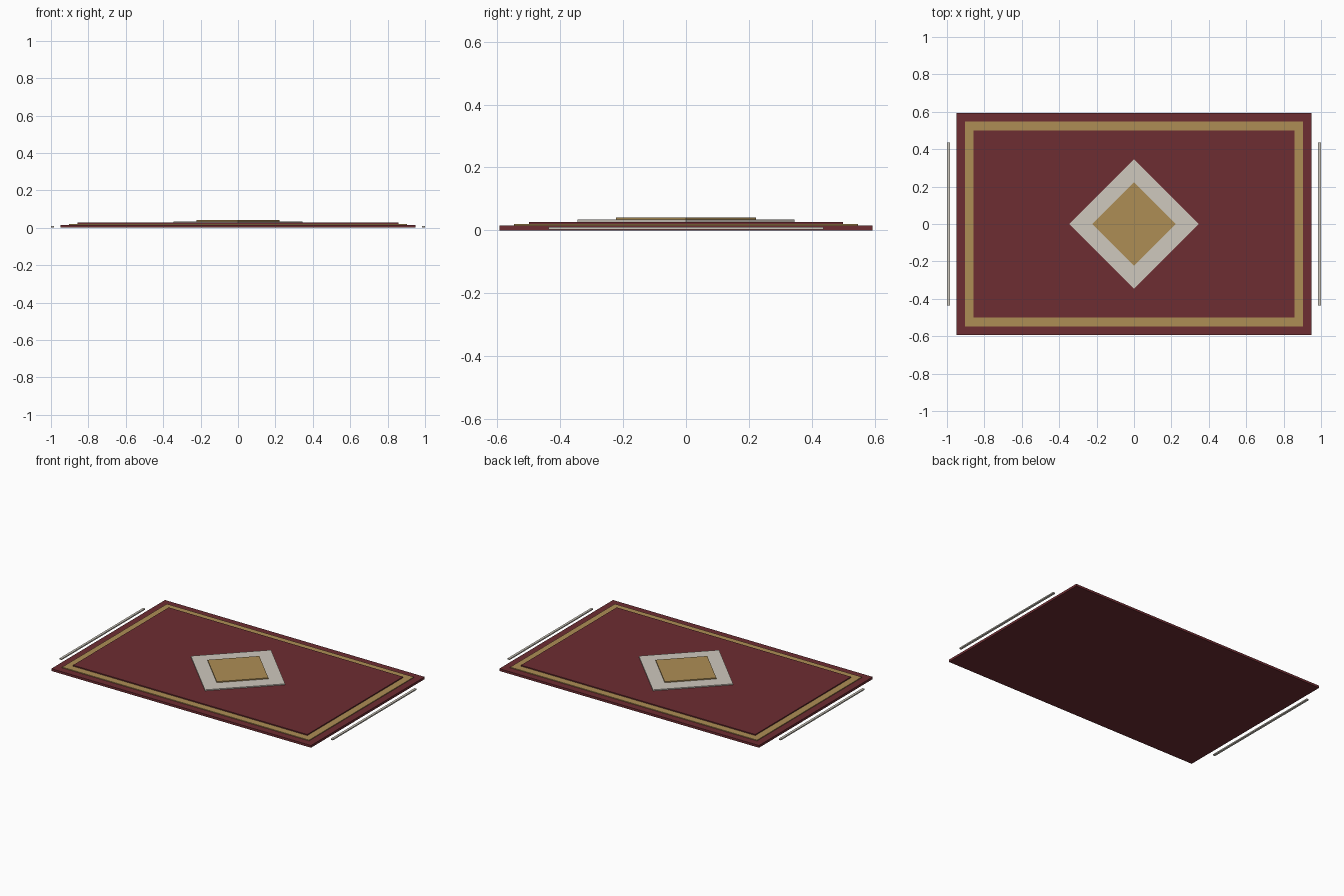
import bpy
import math

if "Cube" in bpy.data.objects:
    bpy.data.objects.remove(bpy.data.objects["Cube"])


def material(name, rgb):
    m = bpy.data.materials.new(name)
    m.diffuse_color = (*rgb, 1)
    m.use_nodes = True
    m.node_tree.nodes["Principled BSDF"].inputs["Base Color"].default_value = m.diffuse_color
    return m


red = material("deep_red", (0.155, 0.026, 0.032))
gold = material("gold", (0.42, 0.27, 0.09))
cream = material("cream", (0.62, 0.58, 0.51))


def slab(name, sx, sy, z0, z1, mat, x=0, turn=0):
    """Flat box of full size sx by sy between heights z0 and z1."""
    bpy.ops.mesh.primitive_cube_add(size=1, location=(x, 0, (z0 + z1) / 2),
                                    rotation=(0, 0, turn))
    o = bpy.context.object
    o.name = name
    o.scale = (sx, sy, z1 - z0)
    bpy.ops.object.transform_apply(location=False, rotation=True, scale=True)
    o.data.materials.append(mat)
    return o


# Stacked rug layers
slab("rug_base", 1.90, 1.188, 0, 0.015, red)
slab("border_band", 1.806, 1.094, 0.012, 0.020, gold)
slab("rug_field", 1.714, 1.0, 0.018, 0.027, red)

# Central diamonds (squares turned 45 degrees)
r2 = math.sqrt(2)
slab("outer_diamond", 0.345 * r2, 0.345 * r2, 0.025, 0.034, cream, turn=math.pi / 4)
slab("inner_diamond", 0.222 * r2, 0.222 * r2, 0.032, 0.041, gold, turn=math.pi / 4)

# Fringe strips at both ends
for side, label in ((-1, "left"), (1, "right")):
    slab(label + "_fringe", 0.015, 0.874, 0.002, 0.010, cream, x=side * 0.9925)
